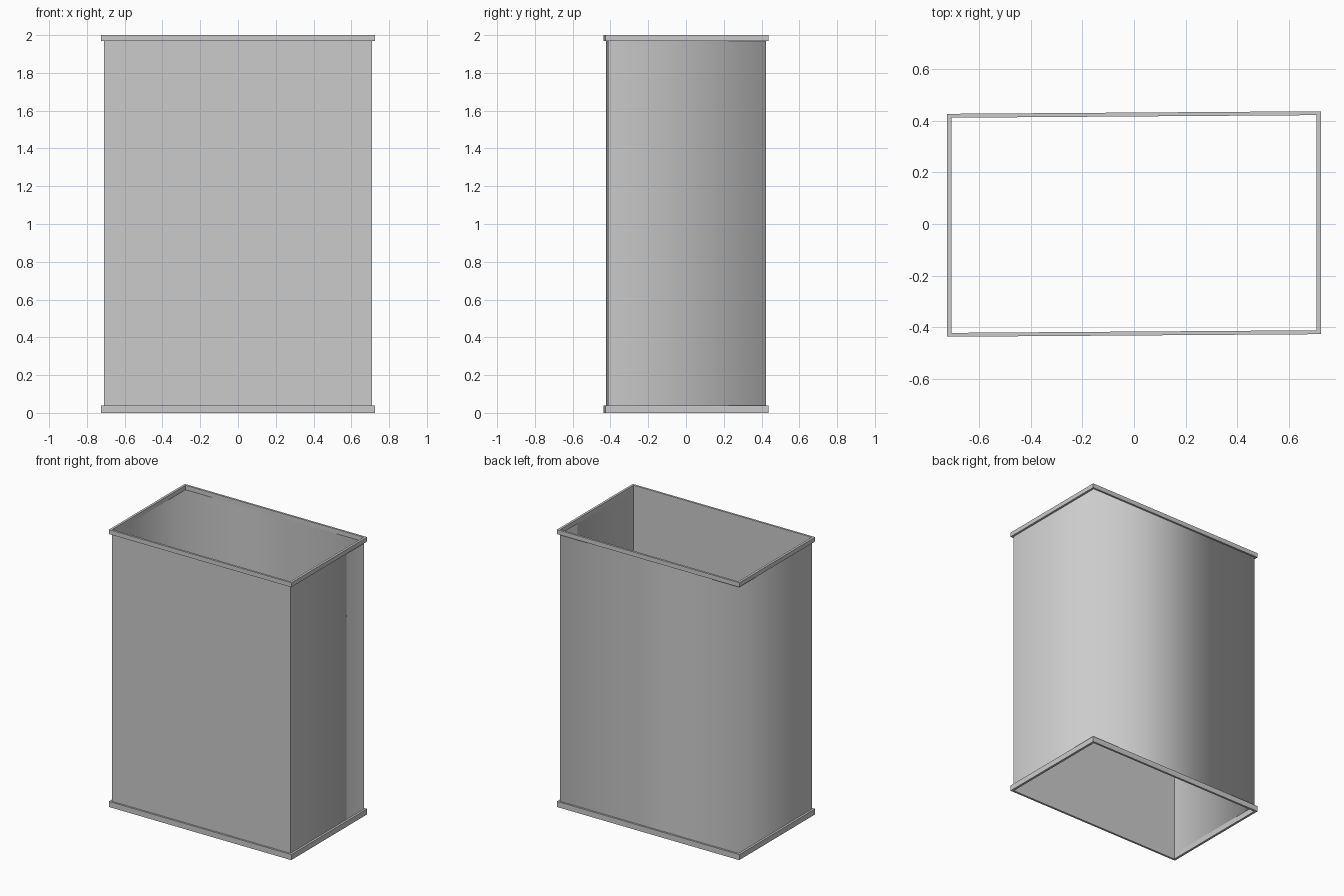
import bpy, bmesh

if "Cube" in bpy.data.objects:
    bpy.data.objects.remove(bpy.data.objects["Cube"])

SKEW = 0.005  # the plan is a very slightly sheared rectangle


def corners(hx, hy):
    """Front left, front right, back right, back left."""
    return [(-hx, -hy - SKEW), (hx, -hy + SKEW), (hx, hy + SKEW), (-hx, hy - SKEW)]


def loop(bm, hx, hy, z):
    return [bm.verts.new((x, y, z)) for x, y in corners(hx, hy)]


def bridge(bm, a, b):
    return [bm.faces.new((a[i], a[(i + 1) % 4], b[(i + 1) % 4], b[i])) for i in range(4)]


def finish(bm, name):
    mesh = bpy.data.meshes.new(name)
    bm.to_mesh(mesh)
    bm.free()
    obj = bpy.data.objects.new(name, mesh)
    bpy.context.collection.objects.link(obj)
    return obj


# Thin sheet body, open at both ends: flat front, the other sides shaded smooth
bm = bmesh.new()
walls = bridge(bm, loop(bm, 0.709, 0.419, 0.04), loop(bm, 0.709, 0.419, 1.968))
for wall in walls[1:]:
    wall.smooth = True
for edge in walls[0].edges:
    edge.smooth = False
finish(bm, "body_walls")


# Rectangular rim frames around the bottom and top
def rim(name, z0, z1):
    bm = bmesh.new()
    outer, inner = (0.724, 0.432), (0.707, 0.417)
    rings = [loop(bm, *outer, z0), loop(bm, *outer, z1),
             loop(bm, *inner, z1), loop(bm, *inner, z0)]
    for i in range(4):
        bridge(bm, rings[i], rings[(i + 1) % 4])
    bmesh.ops.recalc_face_normals(bm, faces=bm.faces)
    finish(bm, name)


rim("bottom_rim", 0.0, 0.04)
rim("top_rim", 1.968, 2.0)
